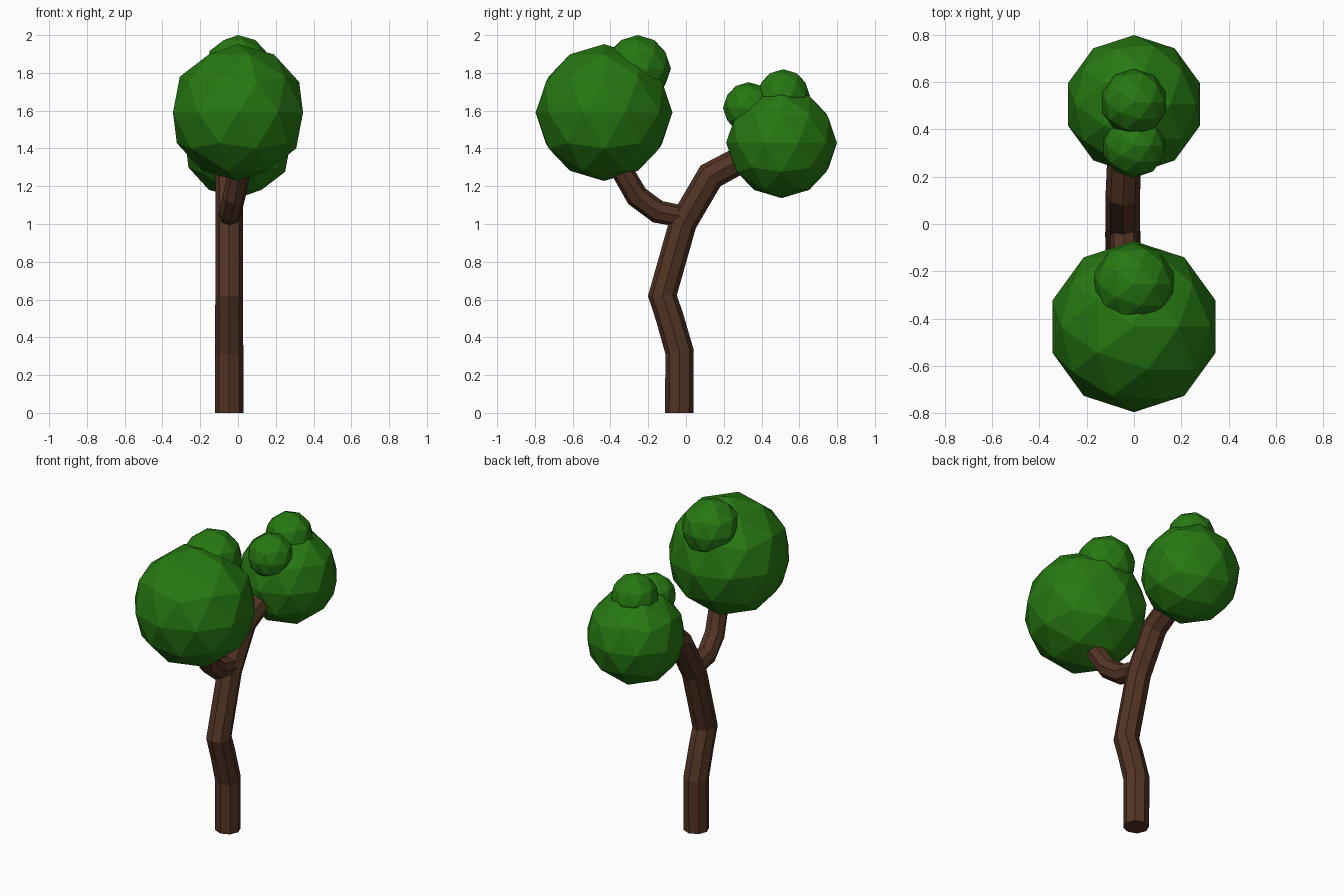
import bpy, bmesh, math
from mathutils import Vector

if "Cube" in bpy.data.objects:
    bpy.data.objects.remove(bpy.data.objects["Cube"])

def material(name, color):
    m = bpy.data.materials.new(name)
    m.diffuse_color = (*color, 1)
    m.use_nodes = True
    m.node_tree.nodes["Principled BSDF"].inputs["Base Color"].default_value = m.diffuse_color
    return m

bark = material("bark", (0.085, 0.034, 0.018))
leaf = material("leaf", (0.02, 0.19, 0.006))

def limb(name, path, sides=8):
    """Faceted tube along (x, y, z, radius) points with mitred bends."""
    bm = bmesh.new()
    pts = [Vector(p[:3]) for p in path]
    rings = []
    for i, p in enumerate(pts):
        a = (p - pts[i - 1]).normalized() if i else (pts[1] - p).normalized()
        b = (pts[i + 1] - p).normalized() if i < len(pts) - 1 else a
        t = (a + b).normalized()
        v = t.cross(Vector((1, 0, 0))).normalized()
        u = v.cross(t)
        r = path[i][3]
        stretch = 1 / t.dot(a)
        rings.append([bm.verts.new(p + u * r * math.cos(k) + v * r * stretch * math.sin(k))
                      for k in (2 * math.pi * j / sides for j in range(sides))])
    for lo, hi in zip(rings, rings[1:]):
        for j in range(sides):
            n = (j + 1) % sides
            bm.faces.new((lo[j], lo[n], hi[n], hi[j]))
    bm.faces.new(rings[0])
    bm.faces.new(rings[-1])
    bmesh.ops.recalc_face_normals(bm, faces=bm.faces)
    me = bpy.data.meshes.new(name)
    bm.to_mesh(me)
    bm.free()
    me.materials.append(bark)
    bpy.context.collection.objects.link(bpy.data.objects.new(name, me))

def foliage(name, y, z, radius):
    bpy.ops.mesh.primitive_ico_sphere_add(subdivisions=2, radius=radius, location=(0, y, z))
    ob = bpy.context.object
    ob.name = name
    ob.data.materials.append(leaf)

# Crooked trunk bending back into the rear crown
X = -0.047
limb("trunk", [(X, -0.036, 0, 0.075), (X, -0.034, 0.322, 0.075), (X, -0.087, 0.507, 0.074),
               (X, -0.125, 0.621, 0.073), (X, -0.016, 1.006, 0.073),
               (X, 0.13, 1.255, 0.073), (X + 0.01, 0.42, 1.41, 0.07)])

# Side branch rising into the front crown
limb("branch", [(-0.045, -0.02, 1.04, 0.058), (-0.04, -0.15, 1.065, 0.06),
                (-0.02, -0.26, 1.147, 0.06), (0.005, -0.332, 1.27, 0.058),
                (0.01, -0.37, 1.37, 0.055)])

# Leaf crowns and their smaller tufts
foliage("front_crown", -0.434, 1.59, 0.362)
foliage("front_tuft", -0.256, 1.824, 0.176)
foliage("rear_crown", 0.506, 1.43, 0.293)
foliage("rear_top_tuft", 0.515, 1.678, 0.141)
foliage("rear_inner_tuft", 0.332, 1.615, 0.136)
